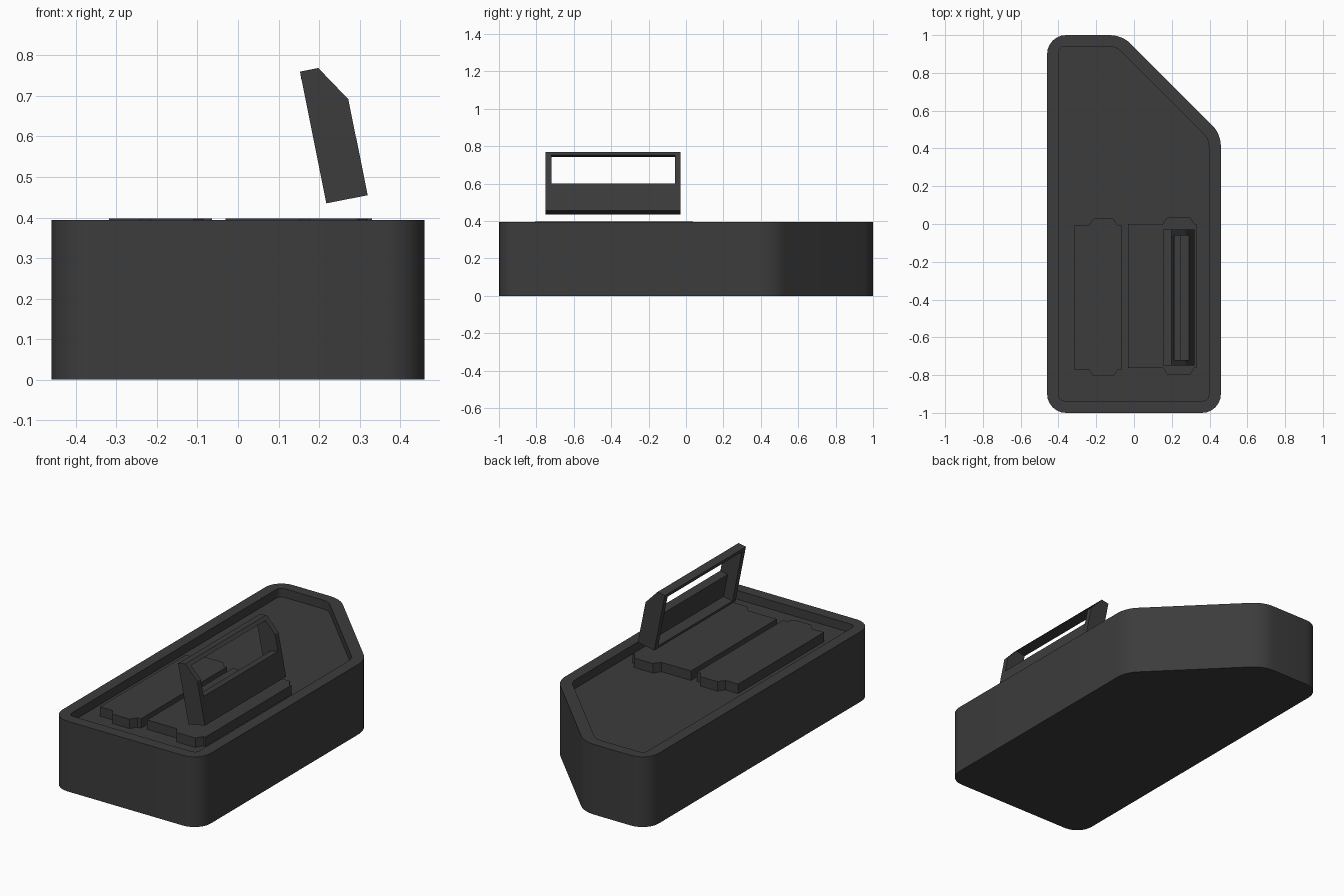
import bpy, bmesh, math
from mathutils import Vector

if "Cube" in bpy.data.objects:
    bpy.data.objects.remove(bpy.data.objects["Cube"])

mat = bpy.data.materials.new("dark_grey")
mat.diffuse_color = (0.045, 0.045, 0.045, 1)
mat.use_nodes = True
mat.node_tree.nodes["Principled BSDF"].inputs["Base Color"].default_value = mat.diffuse_color


def make_object(name, bm, smooth=False):
    bmesh.ops.recalc_face_normals(bm, faces=bm.faces)
    me = bpy.data.meshes.new(name)
    bm.to_mesh(me)
    bm.free()
    me.materials.append(mat)
    ob = bpy.data.objects.new(name, me)
    bpy.context.collection.objects.link(ob)
    if smooth:
        bpy.context.view_layer.objects.active = ob
        ob.select_set(True)
        bpy.ops.object.shade_smooth_by_angle(angle=math.radians(35))
        ob.select_set(False)
    return ob


def rounded(corners, segs=6):
    """Round each (x, y, radius) corner of a counter-clockwise outline."""
    out = []
    n = len(corners)
    for i, (x, y, r) in enumerate(corners):
        p = Vector((x, y))
        a = (Vector(corners[i - 1][:2]) - p).normalized()
        b = (Vector(corners[(i + 1) % n][:2]) - p).normalized()
        half = a.angle(b) / 2
        centre = p + (a + b).normalized() * (r / math.sin(half))
        start = p + a * (r / math.tan(half)) - centre
        sweep = math.pi - 2 * half
        for k in range(segs + 1):
            t = sweep * k / segs
            c, s = math.cos(t), math.sin(t)
            out.append(centre + Vector((start.x * c - start.y * s,
                                        start.x * s + start.y * c)))
    return out


def loft(name, loops, smooth=False):
    """Join equal-length 3D loops with quads and cap both ends."""
    bm = bmesh.new()
    rings = [[bm.verts.new(p) for p in loop] for loop in loops]
    n = len(rings[0])
    for lo, hi in zip(rings, rings[1:]):
        for i in range(n):
            j = (i + 1) % n
            bm.faces.new((lo[i], lo[j], hi[j], hi[i]))
    bm.faces.new(rings[0])
    bm.faces.new(rings[-1])
    return make_object(name, bm, smooth)


def at_z(outline, z):
    return [(x, y, z) for x, y in outline]


def at_y(profile, y):
    return [(x, y, z) for x, z in profile]


# Tray body: rounded outline with one cut corner and a sunken top
TOP, FLOOR = 0.394, 0.345
outer = rounded([(-0.46, -1, 0.1), (0.46, -1, 0.1), (0.46, 0.477, 0.16),
                 (-0.063, 1, 0.16), (-0.46, 1, 0.1)])
inner = rounded([(-0.398, -0.936, 0.03), (0.396, -0.936, 0.03), (0.396, 0.449, 0.09),
                 (-0.095, 0.94, 0.09), (-0.398, 0.94, 0.03)])
loft("tray_body", [at_z(outer, 0), at_z(outer, TOP),
                   at_z(inner, TOP), at_z(inner, FLOOR)], True)


# Raised plates with a bevelled tab at each end
def plate(name, x0, x1, y0, y1, t0, t1, tab):
    c = 0.025
    front = [(x0, y0), (t0 - c, y0), (t0, y0 - tab), (t1, y0 - tab), (t1 + c, y0), (x1, y0)]
    back = [(x, y0 + y1 - y) for x, y in reversed(front)]
    outline = front + back
    loft(name, [at_z(outline, FLOOR - 0.01), at_z(outline, 0.398)])


plate("left_plate", -0.318, -0.064, -0.77, -0.008, -0.215, -0.11, 0.036)
plate("right_plate", -0.031, 0.331, -0.762, 0.0, 0.178, 0.295, 0.038)

# Tilted handle: two end walls joined by top bar, base and lower panel
Y0, Y1, WALL = -0.75, -0.03, 0.03
side = [(0.153, 0.76), (0.198, 0.769), (0.272, 0.692), (0.32, 0.455), (0.218, 0.435)]
for name, a, b in (("handle_front_end", Y0, Y0 + WALL), ("handle_back_end", Y1 - WALL, Y1)):
    loft(name, [at_y(side, a), at_y(side, b)])

spans = {
    "handle_top_bar": [(0.153, 0.76), (0.198, 0.769), (0.213, 0.753), (0.156, 0.742)],
    "handle_base": [(0.218, 0.435), (0.32, 0.455), (0.317, 0.47), (0.215, 0.45)],
    "handle_panel": [(0.274, 0.446), (0.32, 0.455), (0.291, 0.6), (0.245, 0.591)],
}
for name, prof in spans.items():
    loft(name, [at_y(prof, Y0 + WALL), at_y(prof, Y1 - WALL)])
